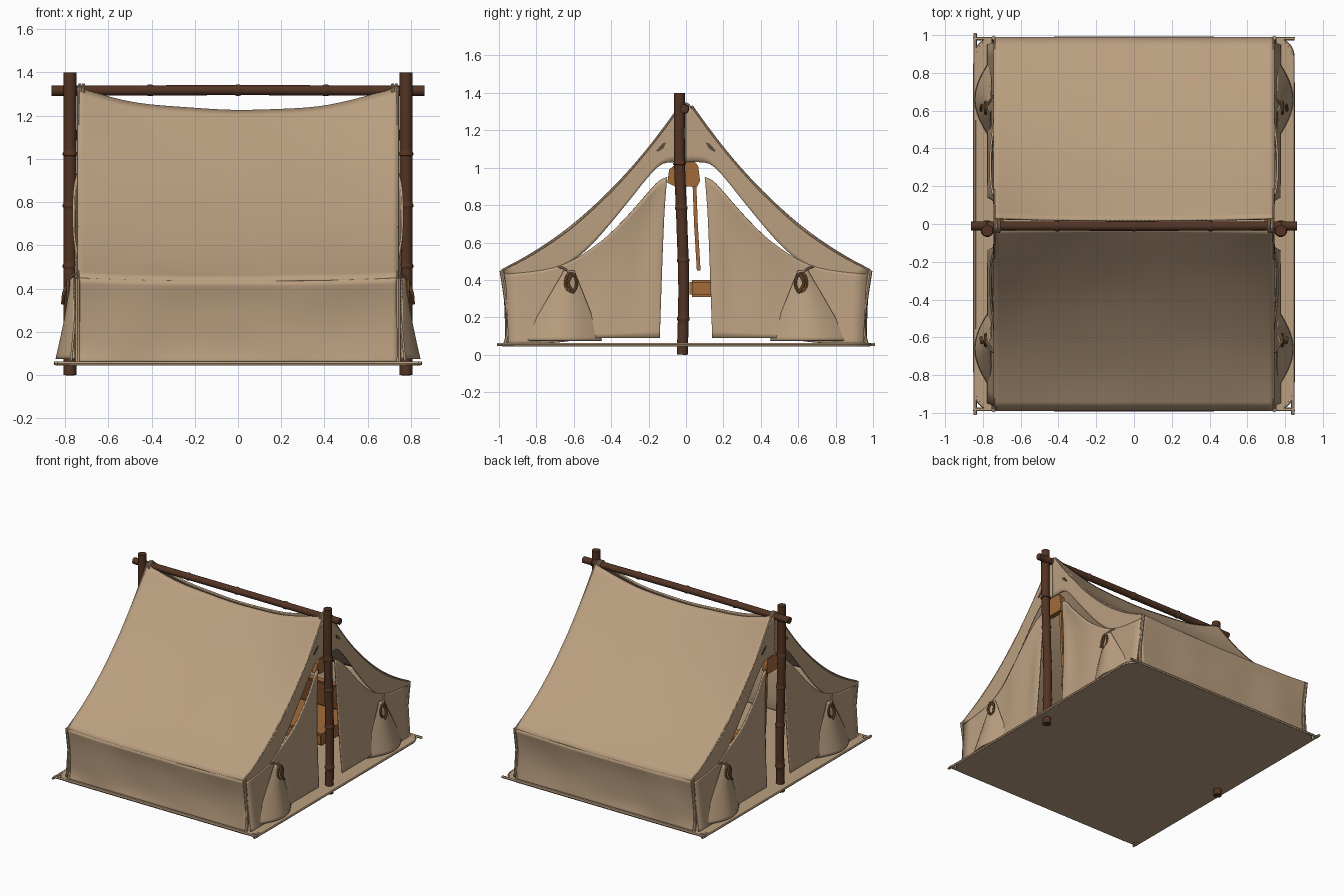
import bpy, bmesh, math
from mathutils import Vector, noise

old = bpy.data.objects.get("Cube")
if old:
    bpy.data.objects.remove(old, do_unlink=True)


def material(name, rgb):
    m = bpy.data.materials.new(name)
    m.use_nodes = True
    m.diffuse_color = (*rgb, 1)
    m.node_tree.nodes["Principled BSDF"].inputs["Base Color"].default_value = (*rgb, 1)
    return m


CANVAS = material("tan_canvas", (0.49, 0.345, 0.215))
WOOD = material("dark_wood", (0.085, 0.034, 0.017))
LEATHER = material("orange_leather", (0.36, 0.145, 0.042))
ROPE = material("brown_rope", (0.25, 0.12, 0.045))
SHADE = material("dark_canvas", (0.10, 0.07, 0.045))


def finish(name, bm, mat, mirror=(False, False), thick=0, subdiv=0):
    bmesh.ops.recalc_face_normals(bm, faces=bm.faces)
    me = bpy.data.meshes.new(name)
    bm.to_mesh(me)
    bm.free()
    me.materials.append(mat)
    ob = bpy.data.objects.new(name, me)
    bpy.context.collection.objects.link(ob)
    if subdiv:
        s = ob.modifiers.new("smooth", 'SUBSURF')
        s.levels = s.render_levels = subdiv
        s.boundary_smooth = 'PRESERVE_CORNERS'
    if thick:
        t = ob.modifiers.new("thickness", 'SOLIDIFY')
        t.thickness, t.offset = thick, 0
    if any(mirror):
        m = ob.modifiers.new("mirror", 'MIRROR')
        m.use_axis = (*mirror, False)
        m.use_mirror_merge = False
    bpy.ops.object.select_all(action='DESELECT')
    ob.select_set(True)
    bpy.context.view_layer.objects.active = ob
    bpy.ops.object.shade_smooth_by_angle(angle=math.radians(40))
    return ob


def sheet(name, rows, mat, mirror=(True, True), thick=0.01, subdiv=2):
    """Cloth patch through rows of points."""
    bm = bmesh.new()
    g = [[bm.verts.new(p) for p in r] for r in rows]
    for a, b in zip(g, g[1:]):
        for i in range(len(a) - 1):
            bm.faces.new((a[i], a[i + 1], b[i + 1], b[i]))
    return finish(name, bm, mat, mirror, thick, subdiv)


def tube(name, path, radius, mat, mirror=(False, False), knots=(), sides=14, steps=40):
    """Round rod along a path, with raised rings at the knots (0 to 1)."""
    pts = [Vector(p) for p in path]
    ts = sorted([i / steps for i in range(steps + 1)]
                + [k + d for k in knots for d in (-0.008, -0.003, 0.003, 0.008)])
    bm, rings = bmesh.new(), []
    for t in ts:
        f = min(max(t, 0), 1) * (len(pts) - 1)
        i = min(int(f), len(pts) - 2)
        u = f - i
        p0, p1, p2, p3 = (pts[min(max(j, 0), len(pts) - 1)] for j in range(i - 1, i + 3))
        c = 0.5 * (2 * p1 + (p2 - p0) * u + (2 * p0 - 5 * p1 + 4 * p2 - p3) * u * u
                   + (3 * p1 - p0 - 3 * p2 + p3) * u ** 3)
        d = (p2 - p1).normalized()
        side = d.cross((0, 0, 1) if abs(d.z) < 0.8 else (0, 1, 0)).normalized()
        up = side.cross(d)
        near = min([abs(t - k) for k in knots], default=1)
        r = radius * (1.16 if near < 0.004 else 1.0)
        rings.append([bm.verts.new(c + r * (math.cos(a) * side + math.sin(a) * up))
                      for a in (math.tau * s / sides for s in range(sides))])
    for a, b in zip(rings, rings[1:]):
        for s in range(sides):
            bm.faces.new((a[s], a[s - 1], b[s - 1], b[s]))
    bm.faces.new(rings[0])
    bm.faces.new(rings[-1])
    return finish(name, bm, mat, mirror)


def slab(name, outline, axis, lo, hi, mat, mirror=(False, False), bevel=0.0):
    """Outline extruded along x (axis 0) or z (axis 2)."""
    bm = bmesh.new()
    place = (lambda a, b: (lo, a, b)) if axis == 0 else (lambda a, b: (a, b, lo))
    f = bm.faces.new([bm.verts.new(place(a, b)) for a, b in outline])
    ext = bmesh.ops.extrude_face_region(bm, geom=[f])["geom"]
    move = Vector((hi - lo, 0, 0) if axis == 0 else (0, 0, hi - lo))
    bmesh.ops.translate(bm, verts=[v for v in ext if isinstance(v, bmesh.types.BMVert)], vec=move)
    if bevel:
        bmesh.ops.bevel(bm, geom=bm.edges[:], offset=bevel, segments=2, affect='EDGES')
    return finish(name, bm, mat, mirror)


def rounded(w, d, r, n=6):
    out = []
    for q, (sx, sy) in enumerate(((1, 1), (-1, 1), (-1, -1), (1, -1))):
        for i in range(n + 1):
            a = math.pi / 2 * (q + i / n)
            out.append((sx * (w - r) + r * math.cos(a), sy * (d - r) + r * math.sin(a)))
    return out


# Ground sheet with a rolled hem
slab("ground_sheet", rounded(0.845, 0.985, 0.1), 2, 0.045, 0.062, CANVAS)
hem = [(x, y, 0.055) for x, y in rounded(0.842, 0.982, 0.1)]
tube("ground_sheet_hem", hem + hem[:1], 0.009, CANVAS, sides=6, steps=112)

# Sagging roof slopes, shared outline with the gable ends
ROOF = [(0.03, 1.33), (0.12, 1.205), (0.25, 1.04), (0.4, 0.875), (0.6, 0.69), (0.8, 0.55), (0.985, 0.45)]
END = 0.738
XS = [END * (i / 8 - 1) for i in range(17)]


def wrinkle(x, y, z, amount=0.012):
    return amount * noise.noise(Vector((x * 3, y * 3, z * 4)))


def roof_row(k, y, z):
    fade = max(0, 1 - k / 4)
    row = []
    for x in XS:
        s = 1 - (abs(x) / END) ** 2.5
        drop = s * (0.09 * fade + 0.015)
        w = wrinkle(x, y, z) * min(1, s * 3)
        row.append((x, y - 0.012 * s * fade, z - drop + w))
    return row


sheet("roof_slope", [roof_row(k, y, z) for k, (y, z) in enumerate(ROOF)], CANVAS, (False, True))

# Low side walls below the eaves
WALL = [(0.985, 0.45), (0.968, 0.34), (0.952, 0.22), (0.95, 0.12), (0.965, 0.058)]
sheet("side_wall", [[(x, y + wrinkle(x, y, z, 0.02) * (0 < k < 4),
                      z - (0.015 * (1 - (abs(x) / END) ** 2.5) if k == 0 else 0)) for x in XS]
                    for k, (y, z) in enumerate(WALL)], CANVAS, (False, True))

# Gable band following the roof edge
INNER = [(0.0, 1.03), (0.09, 1.03), (0.15, 1.02), (0.27, 0.865), (0.42, 0.68), (0.53, 0.555), (0.68, 0.44), (0.94, 0.41)]
OUTER = [(0.0, 1.33)] + ROOF
sheet("gable_band", [[(END, y0 + (y1 - y0) * t, z0 + (z1 - z0) * t) for t in (0, 0.5, 1)]
                     for (y0, z0), (y1, z1) in zip(INNER, OUTER)], CANVAS)

# Door flaps, bellied outward at the bottom
TOP = [(0.1, 0.95), (0.14, 0.94), (0.2, 0.87), (0.3, 0.755), (0.42, 0.63), (0.53, 0.55), (0.68, 0.455), (0.97, 0.43)]
FOOT = [0.14, 0.18, 0.24, 0.33, 0.44, 0.54, 0.68, 0.95]
flap = []
for k, ((y, z), yb) in enumerate(zip(TOP, FOOT)):
    col = []
    for i in range(7):
        t = i / 6
        lip = 0.022 * (1 - t) ** 4 * (1 < k < 5)
        x = END + lip + 0.035 * t * t + 0.01 * math.sin(k * 2.1) * math.sin(math.pi * t)
        zb = 0.09 - 0.03 * (k > 5)
        col.append((x, y + (yb - y) * t ** 0.6, z + (zb - z) * t))
    flap.append(col)
sheet("door_flap", flap, CANVAS)

# Gathered fold hanging below each tie
fold = []
for i in range(6):
    t = i / 5
    fold.append([(0.757 + (0.015 + 0.07 * t ** 1.3) * math.sin(math.pi * j / 8),
                  0.62 + (-0.17 + 0.42 * j / 8) * (0.12 + 0.88 * t), 0.45 - 0.375 * t)
                 for j in range(9)])
sheet("flap_fold", fold, CANVAS, thick=0.008)

# Corner seams of the walls
tube("corner_seam", [(END + 0.004, y, z) for y, z in WALL], 0.012, CANVAS, (True, True), sides=8)
tube("roof_hem", [(END, y, z) for y, z in ROOF], 0.007, CANVAS, (True, True), sides=8)

# Ties: loop, knot and hanging ends
loop = [(0.785, 0.615 + 0.03 * math.cos(a), 0.385 + 0.05 * math.sin(a))
        for a in (math.tau * i / 10 for i in range(11))]
tube("tie_loop", loop, 0.008, ROPE, (True, True), sides=8)
tube("tie_end", [(0.785, 0.61, 0.43), (0.805, 0.63, 0.38), (0.81, 0.6, 0.33)], 0.008, ROPE, (True, True), sides=8, steps=12)
tube("tie_cord", [(0.785, 0.615, 0.43), (0.765, 0.65, 0.46), (0.745, 0.68, 0.47)], 0.006, CANVAS, (True, True), sides=8, steps=10)

# Small vent slits near the peak
slab("vent_slit", [(0.105, 1.135), (0.125, 1.13), (0.16, 1.09), (0.15, 1.085), (0.12, 1.105)],
     0, END + 0.004, END + 0.009, SHADE, (True, True))

# Wooden frame
tube("upright_pole", [(0.777, -0.02, 0), (0.777, -0.012, 0.35), (0.777, -0.022, 0.7),
                      (0.777, -0.035, 1.05), (0.777, -0.035, 1.4)], 0.03, WOOD, (True, False),
     knots=(0.15, 0.36, 0.56, 0.73))
tube("ridge_pole", [(-0.862, -0.01, 1.315), (0, -0.012, 1.318), (0.862, -0.01, 1.315)], 0.024, WOOD,
     knots=(0.07, 0.29, 0.5, 0.71, 0.93))

# Lashings where the canvas meets the ridge
for k, x in enumerate((0.715, 0.732)):
    ring = [(x, -0.01 + 0.031 * math.cos(a), 1.315 + 0.027 * math.sin(a))
            for a in (math.tau * i / 12 for i in range(13))]
    tube(f"ridge_lashing_{k + 1}", ring, 0.008, CANVAS, (True, False), sides=8)

# Leather pouch and strap hung in each doorway
slab("hanging_pouch", [(-0.1, 0.92), (-0.09, 0.99), (-0.03, 1.04), (0.03, 1.05), (0.065, 1.01),
                       (0.075, 0.93), (0.06, 0.9), (-0.06, 0.9)], 0, 0.69, 0.728, LEATHER, (True, False))
slab("hanging_strap", [(0.035, 0.92), (0.055, 0.92), (0.063, 0.7), (0.078, 0.45), (0.058, 0.45), (0.043, 0.7)],
     0, 0.7, 0.71, LEATHER, (True, False))

# Bench with a leaning back inside
slab("bench_seat", [(0.02, 0.31), (0.48, 0.31), (0.48, 0.4), (0.02, 0.4)], 0, -0.69, 0.69, LEATHER, bevel=0.012)
slab("bench_back", [(0.4, 0.4), (0.47, 0.4), (0.4, 0.62), (0.33, 0.62)], 0, -0.66, 0.66, LEATHER, bevel=0.012)
